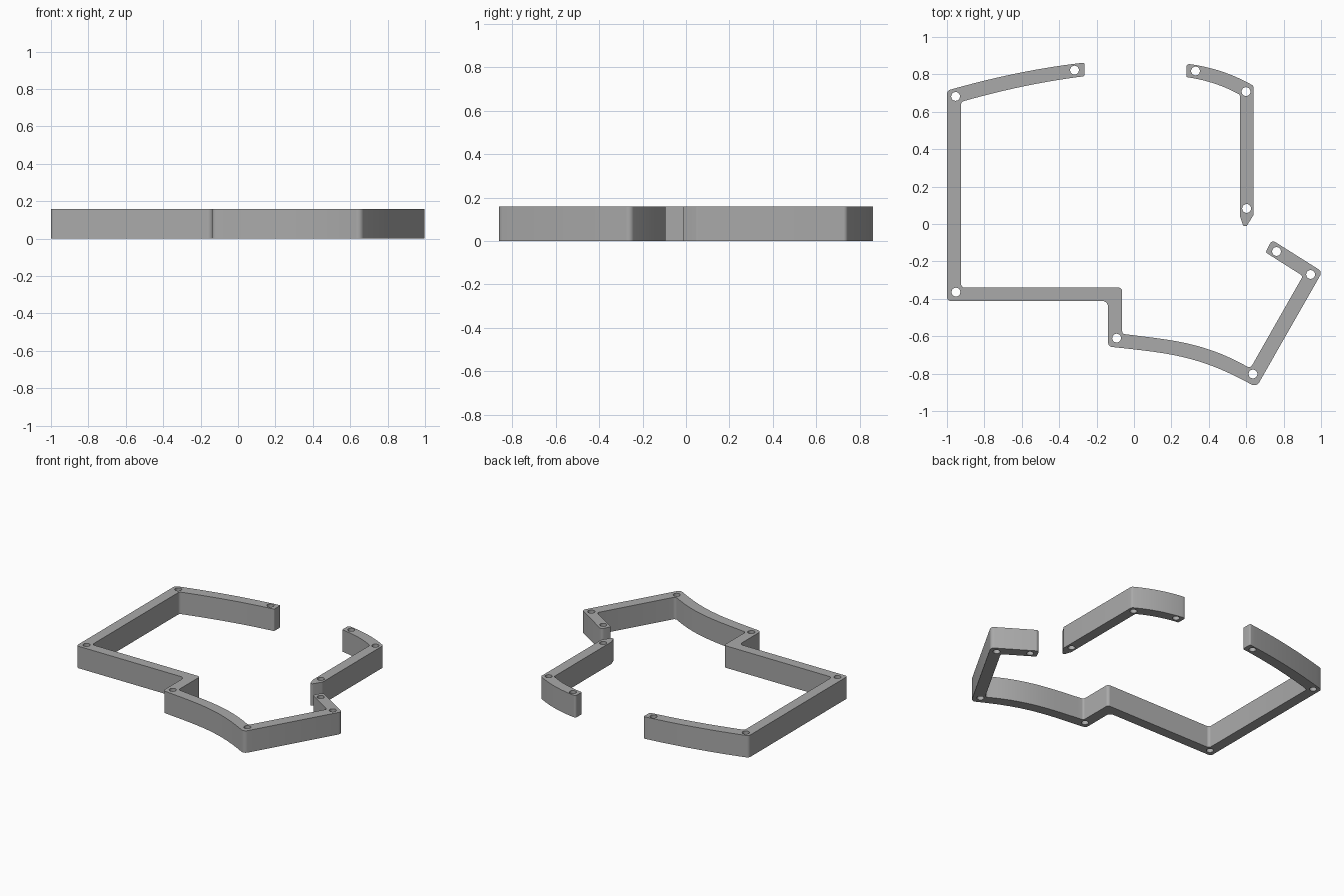
import bpy
import bmesh
import math
from mathutils import Vector

HEIGHT = 0.158
HOLE_RADIUS = 0.0235

if "Cube" in bpy.data.objects:
    bpy.data.objects.remove(bpy.data.objects["Cube"], do_unlink=True)

grey = bpy.data.materials.new("plain grey")
grey.use_nodes = True
grey.diffuse_color = (0.4, 0.4, 0.4, 1)
grey.node_tree.nodes["Principled BSDF"].inputs["Base Color"].default_value = (0.4, 0.4, 0.4, 1)


def bezier(start, c1, c2, end, steps=14):
    """Inner points of a cubic curve; they stay unrounded."""
    a, b, c, d = (Vector(p) for p in (start, c1, c2, end))
    pts = []
    for i in range(1, steps):
        t = i / steps
        u = 1 - t
        p = a * u**3 + b * 3 * u * u * t + c * 3 * u * t * t + d * t**3
        pts.append((p.x, p.y, 0))
    return pts


def rounded(corners, steps=6):
    """Round each (x, y, radius) corner with a tangent arc."""
    out = []
    n = len(corners)
    for i, (x, y, r) in enumerate(corners):
        p = Vector((x, y))
        if r == 0:
            out.append(p)
            continue
        before = (Vector(corners[i - 1][:2]) - p).normalized()
        after = (Vector(corners[(i + 1) % n][:2]) - p).normalized()
        half = before.angle(after) / 2
        centre = p + (before + after).normalized() * (r / math.sin(half))
        v1 = p + before * (r / math.tan(half)) - centre
        v2 = p + after * (r / math.tan(half)) - centre
        sweep = math.pi - 2 * half
        for k in range(steps + 1):
            t = k / steps
            out.append(centre + (v1 * math.sin((1 - t) * sweep)
                                 + v2 * math.sin(t * sweep)) / math.sin(sweep))
    return out


def circle(x, y, steps=24):
    return [Vector((x + HOLE_RADIUS * math.cos(k * math.tau / steps),
                    y + HOLE_RADIUS * math.sin(k * math.tau / steps))) for k in range(steps)]


def wall(name, outline, holes):
    """Extrude a filled outline with round through holes."""
    curve = bpy.data.curves.new(name, "CURVE")
    curve.dimensions = "2D"
    curve.fill_mode = "BOTH"
    curve.extrude = HEIGHT / 2
    for loop in [rounded(outline)] + [circle(*h) for h in holes]:
        spline = curve.splines.new("POLY")
        spline.points.add(len(loop) - 1)
        for point, p in zip(spline.points, loop):
            point.co = (p.x, p.y, 0, 1)
        spline.use_cyclic_u = True
    obj = bpy.data.objects.new(name, curve)
    bpy.context.collection.objects.link(obj)
    bpy.ops.object.select_all(action="DESELECT")
    obj.select_set(True)
    bpy.context.view_layer.objects.active = obj
    bpy.ops.object.convert(target="MESH")
    obj = bpy.context.view_layer.objects.active
    bm = bmesh.new()
    bm.from_mesh(obj.data)
    bmesh.ops.translate(bm, verts=bm.verts, vec=(0, 0, HEIGHT / 2))
    bmesh.ops.remove_doubles(bm, verts=bm.verts, dist=0.0002)
    bmesh.ops.recalc_face_normals(bm, faces=bm.faces)
    bm.to_mesh(obj.data)
    bm.free()
    obj.data.materials.clear()
    obj.data.materials.append(grey)
    bpy.ops.object.shade_smooth_by_angle(angle=math.radians(30))


# Long wall: back arc, left run, front step, front curve and hooked end
long_wall = [(-0.265, 0.863, 0.008)]
long_wall += bezier((-0.265, 0.863), (-0.51, 0.835), (-0.75, 0.785), (-1, 0.713))
long_wall += [(-1, 0.713, 0.025), (-1, -0.412, 0.02), (-0.139, -0.412, 0.03), (-0.139, -0.655, 0.025)]
long_wall += bezier((-0.139, -0.655), (0.17, -0.69), (0.34, -0.695), (0.645, -0.868))
long_wall += [(0.655, -0.872, 0.03), (1.007, -0.255, 0.025), (0.737, -0.085, 0.02),
              (0.704, -0.152, 0.008), (0.903, -0.278, 0.015), (0.622, -0.772, 0.02)]
long_wall += bezier((0.622, -0.772), (0.37, -0.625), (0.18, -0.62), (-0.063, -0.587))
long_wall += [(-0.063, -0.587, 0.015), (-0.063, -0.34, 0.02), (-0.925, -0.34, 0.02), (-0.925, 0.653, 0.02)]
long_wall += bezier((-0.925, 0.653), (-0.7, 0.717), (-0.49, 0.762), (-0.265, 0.79))
long_wall += [(-0.265, 0.79, 0.008)]
wall("long_wall", long_wall,
     [(-0.318, 0.823), (-0.954, 0.682), (-0.952, -0.364), (-0.093, -0.61),
      (0.636, -0.802), (0.944, -0.27), (0.762, -0.147)])

# Short wall: back arc and right run ending in a point
short_wall = [(0.28, 0.857, 0.015)]
short_wall += bezier((0.28, 0.857), (0.41, 0.842), (0.53, 0.802), (0.64, 0.738))
short_wall += [(0.64, 0.738, 0.02), (0.64, 0.05, 0.02), (0.602, -0.012, 0.008),
               (0.585, -0.012, 0.006), (0.567, 0.04, 0.02), (0.567, 0.69, 0.015)]
short_wall += bezier((0.567, 0.69), (0.48, 0.74), (0.38, 0.772), (0.28, 0.785))
short_wall += [(0.28, 0.785, 0.008)]
wall("short_wall", short_wall, [(0.329, 0.818), (0.599, 0.708), (0.602, 0.083)])
